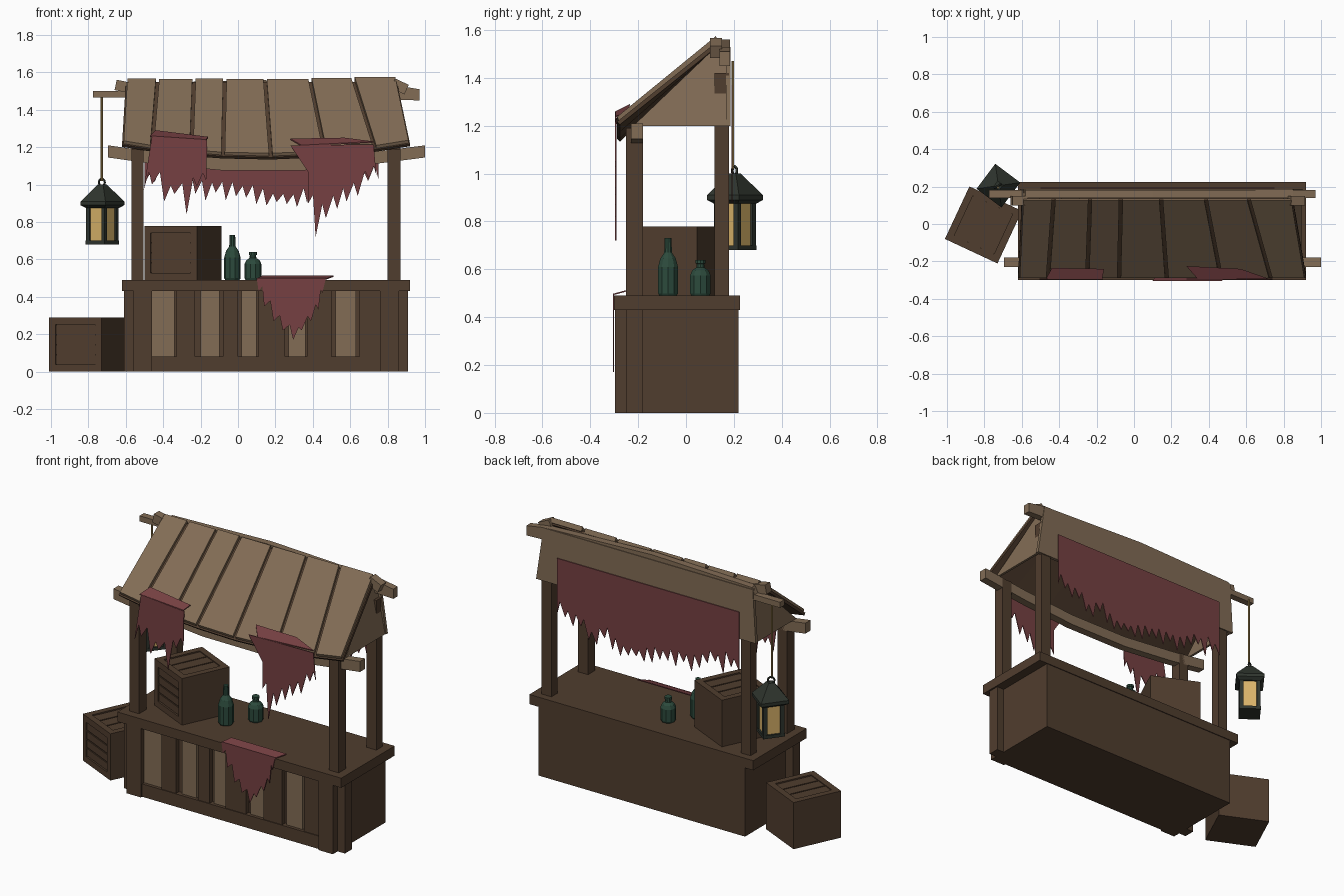
import bpy, bmesh, math, random
from mathutils import Matrix, Vector

if "Cube" in bpy.data.objects:
    bpy.data.objects.remove(bpy.data.objects["Cube"])

random.seed(4)


def material(name, r, g, b):
    m = bpy.data.materials.new(name)
    lin = lambda c: ((c / 255 + 0.055) / 1.055) ** 2.4
    m.diffuse_color = (lin(r), lin(g), lin(b), 1)
    m.use_nodes = True
    m.node_tree.nodes["Principled BSDF"].inputs["Base Color"].default_value = m.diffuse_color
    return m


DARK = material("dark wood", 80, 61, 46)
LIGHT = material("pale wood", 130, 108, 85)
RED = material("red cloth", 118, 64, 66)
GREEN = material("green glass", 44, 74, 60)
IRON = material("lantern iron", 47, 53, 46)
GLOW = material("lantern glow", 218, 180, 106)
CORD = material("cord", 172, 142, 84)


def finish(name, bm, mat, matrix=Matrix()):
    bmesh.ops.recalc_face_normals(bm, faces=bm.faces[:])
    me = bpy.data.meshes.new(name)
    bm.to_mesh(me)
    bm.free()
    me.materials.append(mat)
    ob = bpy.data.objects.new(name, me)
    ob.matrix_world = matrix
    bpy.context.collection.objects.link(ob)
    return ob


def boxes(name, bounds, mat, matrix=Matrix()):
    """Boxes given as (x0, x1, y0, y1, z0, z1), joined in one object."""
    bm = bmesh.new()
    for x0, x1, y0, y1, z0, z1 in bounds:
        mid = Matrix.Translation(((x0 + x1) / 2, (y0 + y1) / 2, (z0 + z1) / 2))
        bmesh.ops.create_cube(bm, size=1, matrix=mid @ Matrix.Diagonal((x1 - x0, y1 - y0, z1 - z0, 1)))
    return finish(name, bm, mat, matrix)


def prism(name, pts, vec, mat):
    """Outline of 3D points pushed along a vector."""
    bm = bmesh.new()
    f = bm.faces.new([bm.verts.new(p) for p in pts])
    r = bmesh.ops.extrude_face_region(bm, geom=[f])
    bmesh.ops.translate(bm, vec=vec, verts=[v for v in r["geom"] if isinstance(v, bmesh.types.BMVert)])
    bmesh.ops.triangulate(bm, faces=[f for f in bm.faces if len(f.verts) > 4])
    return finish(name, bm, mat)


def lathe(name, profile, sides, mat, matrix=Matrix()):
    """Faceted solid turned around z from (radius, height) points."""
    bm = bmesh.new()
    rings = [[bm.verts.new((r * math.cos(2 * math.pi * i / sides), r * math.sin(2 * math.pi * i / sides), z))
              for i in range(sides)] for r, z in profile]
    for a, b in zip(rings, rings[1:]):
        for i in range(sides):
            j = (i + 1) % sides
            bm.faces.new((a[i], a[j], b[j], b[i]))
    bm.faces.new(rings[0])
    bm.faces.new(rings[-1])
    return finish(name, bm, mat, matrix)


# Counter: core, top slab, corner boards, bottom rail
boxes("counter_body", [(-0.56, 0.86, -0.25, 0.22, 0, 0.43)], DARK)
boxes("counter_top", [(-0.62, 0.92, -0.30, 0.225, 0.43, 0.49)], DARK)
boxes("corner_boards", [(-0.56, -0.46, -0.297, -0.25, 0, 0.43), (0.76, 0.86, -0.297, -0.25, 0, 0.43),
                        (-0.61, -0.56, -0.25, -0.18, 0, 0.43), (0.86, 0.91, -0.25, -0.18, 0, 0.43)], DARK)
boxes("bottom_rail", [(-0.46, 0.76, -0.285, -0.25, 0, 0.08)], DARK)
boxes("pale_front_planks", [(a, b, -0.265, -0.25, 0.08, 0.43) for a, b in
      ((-0.46, -0.34), (-0.20, -0.10), (0.02, 0.10), (0.27, 0.36), (0.52, 0.63))], LIGHT)
boxes("dark_front_planks", [(a, b, -0.28, -0.25, 0.08, 0.43) for a, b in
      ((-0.33, -0.23), (-0.08, 0.0), (0.11, 0.25), (0.37, 0.50), (0.65, 0.76))], DARK)

# Four posts
for x0, x1 in ((-0.57, -0.505), (0.80, 0.868)):
    boxes("front_post", [(x0, x1, -0.25, -0.18, 0.49, 1.19)], DARK)
    boxes("back_post", [(x0, x1, 0.12, 0.18, 0.49, 1.42)], DARK)


# Sagging front beam
def sag(x):
    return 0.075 * max(0, 1 - ((x - 0.14) / 0.8) ** 2)


xs = [-0.695, -0.45, -0.08, 0.33, 0.7, 1.0]
low = [(x, -0.23, 1.145 - sag(x)) for x in xs]
prism("front_beam", low + [(x, y, z + 0.065) for x, y, z in reversed(low)], (0, 0.05, 0), LIGHT)

# Roof planks fanning out from ridge to eave, over a dark lining
tops = [-0.60, -0.43, -0.235, -0.07, 0.145, 0.385, 0.615, 0.85]
feet = [-0.62, -0.46, -0.25, -0.08, 0.175, 0.465, 0.73, 0.92]


def roof_board(name, i, gap, drop, thick, mat, jit):
    a, b, c, d = feet[i] + gap, feet[i + 1] - gap, tops[i + 1] - gap, tops[i] + gap
    z = 1.243 - drop
    prism(name, [(a, -0.288, z - sag(a)), (b, -0.288, z - sag(b)),
                 (c, 0.125, 1.57 - drop + jit), (d, 0.125, 1.57 - drop + jit)], (0.0, 0.012, -thick), mat)


for i in range(7):
    roof_board("roof_plank", i, 0.009, 0, 0.027, LIGHT, random.uniform(-0.006, 0.006))
    roof_board("roof_lining", i, 0, 0.022, 0.012, DARK, 0)

# Gable ends, back board, ridge
for s, xb, xt in ((1, 0.895, 0.835), (-1, -0.605, -0.585)):
    prism("gable", [(xb, -0.22, 1.2), (xb, 0.185, 1.2), (xt, 0.185, 1.5), (xt, 0.12, 1.525)],
          (-0.015 * s, 0, 0), LIGHT)
prism("back_board", [(-0.61, 0.187, 1.2), (0.90, 0.187, 1.2), (0.85, 0.187, 1.53), (-0.59, 0.187, 1.53)],
      (0, -0.02, 0), LIGHT)
ridge = [(-0.775, 1.465), (-0.6, 1.465), (0.1, 1.48), (0.97, 1.45), (0.97, 1.51),
         (0.85, 1.53), (0.1, 1.56), (-0.58, 1.54), (-0.6, 1.50), (-0.775, 1.50)]
prism("ridge_beam", [(x, 0.14, z) for x, z in ridge], (0, 0.043, 0), LIGHT)
for x, z, ang in ((-0.615, 1.525, 12), (0.865, 1.525, 25)):
    boxes("roof_strut", [(-0.04, 0.04, -0.025, 0.025, -0.028, 0.028)], LIGHT,
          Matrix.Translation((x, 0.125, z)) @ Matrix.Rotation(math.radians(ang), 4, "Y"))


# Tattered cloths: top edge plus torn tips with notches between
def cloth(name, top, tips, y, notch=0.07):
    pts = list(top)
    for (x0, z0), (x1, z1) in zip(tips, tips[1:]):
        pts += [(x0, z0), (x0 * 0.35 + x1 * 0.65, max(z0, z1) + notch * random.uniform(0.5, 1.1))]
    pts.append(tips[-1])
    prism(name, [(x, y, z) for x, z in pts], (0, 0.005, 0), RED)


cloth("left_eave_cloth", [(-0.165, 1.235), (-0.46, 1.26)],
      [(-0.505, 0.97), (-0.46, 1.0), (-0.395, 0.91), (-0.34, 0.95), (-0.275, 0.84), (-0.22, 0.99), (-0.17, 1.02)],
      -0.296)
prism("left_cloth_fold", [(-0.47, -0.294, 1.255), (-0.17, -0.294, 1.235), (-0.16, -0.24, 1.25),
                          (-0.44, -0.235, 1.285)], (0, 0, 0.006), RED)
cloth("right_eave_cloth", [(0.725, 1.215), (0.28, 1.21)],
      [(0.38, 1.06), (0.375, 0.90), (0.415, 0.72), (0.47, 0.82), (0.53, 0.87), (0.58, 0.91), (0.64, 0.94),
       (0.70, 1.03), (0.74, 1.05)], -0.296)
prism("right_cloth_fold", [(0.34, -0.294, 1.205), (0.725, -0.294, 1.225), (0.57, -0.24, 1.245),
                           (0.28, -0.225, 1.24)], (0, 0, 0.006), RED)
cloth("counter_cloth", [(0.47, 0.5), (0.10, 0.5)],
      [(0.11, 0.43), (0.14, 0.35), (0.19, 0.27), (0.24, 0.22), (0.295, 0.17), (0.34, 0.22), (0.39, 0.27),
       (0.43, 0.33), (0.45, 0.42)], -0.306, 0.03)
prism("counter_cloth_fold", [(0.10, -0.305, 0.492), (0.47, -0.305, 0.492), (0.51, -0.25, 0.507),
                             (0.13, -0.25, 0.507)], (0, 0, 0.006), RED)
back = []
for i in range(24):
    t = i / 23
    back.append((-0.5 + 1.25 * t, 1.04 - 0.14 * math.sin(math.pi * t) + random.uniform(-0.05, 0.04)))
cloth("back_cloth", [(0.75, 1.37), (-0.5, 1.37)], back, 0.19, 0.08)


# Two crates with framed, slatted front and lid
def crate(name, x, y, z):
    h, e, w = 0.155, 0.012, 0.038
    i, t = h - w, 0.29
    b = [(-h, h, -h + e, h, 0, t - e)]
    b += [(-h, -i, -h, -h + e, 0, t), (i, h, -h, -h + e, 0, t),
          (-i, i, -h, -h + e, 0, w), (-i, i, -h, -h + e, t - w, t)]
    b += [(-h, -i, -h + e, h, t - e, t), (i, h, -h + e, h, t - e, t),
          (-i, i, -h + e, -i, t - e, t), (-i, i, i, h, t - e, t)]
    step = (t - 2 * w) / 4
    b += [(-i, i, -h + e * 0.5, -h + e, w + k * step + 0.004, w + (k + 1) * step - 0.004) for k in range(4)]
    step = 2 * i / 3
    b += [(-i + k * step + 0.004, -i + (k + 1) * step - 0.004, -i, i, t - e, t - e * 0.5) for k in range(3)]
    boxes(name, b, DARK, Matrix.Translation((x, y, z)) @ Matrix.Rotation(math.radians(-25), 4, "Z"))


crate("counter_crate", -0.295, -0.03, 0.49)
crate("ground_crate", -0.805, -0.005, 0)

# Bottles
lathe("tall_bottle", [(0.038, 0), (0.044, 0.01), (0.044, 0.12), (0.034, 0.155), (0.017, 0.18), (0.015, 0.24)],
      10, GREEN, Matrix.Translation((-0.03, -0.075, 0.49)))
lathe("small_bottle", [(0.04, 0), (0.045, 0.01), (0.045, 0.085), (0.036, 0.105), (0.018, 0.118), (0.017, 0.133),
                       (0.022, 0.135), (0.022, 0.15)], 10, GREEN, Matrix.Translation((0.08, 0.06, 0.49)))

# Hanging lantern: square, turned with a corner to the front
L = Matrix.Translation((-0.725, 0.205, 0)) @ Matrix.Rotation(math.radians(8), 4, "Z")
lathe("lantern_glass", [(0.074, 0.69), (0.074, 0.9)], 4, GLOW, L)
lathe("lantern_base", [(0.09, 0.68), (0.09, 0.70)], 4, IRON, L)
lathe("lantern_roof", [(0.09, 0.875), (0.118, 0.89), (0.118, 0.91), (0.04, 0.985), (0.025, 1.0)], 4, IRON, L)
for k in range(4):
    lathe("lantern_bar", [(0.016, 0.69), (0.016, 0.89)], 4, IRON,
          L @ Matrix.Rotation(k * math.pi / 2, 4, "Z") @ Matrix.Translation((0.072, 0, 0)))
bpy.ops.mesh.primitive_torus_add(major_segments=10, minor_segments=5, major_radius=0.019, minor_radius=0.006,
                                 location=(-0.728, 0.203, 1.012), rotation=(math.pi / 2, 0, math.radians(30)))
bpy.context.object.name = "lantern_ring"
bpy.context.object.data.materials.append(IRON)
lathe("lantern_cord", [(0.006, 1.02), (0.006, 1.47)], 6, CORD, Matrix.Translation((-0.728, 0.195, 0)))
